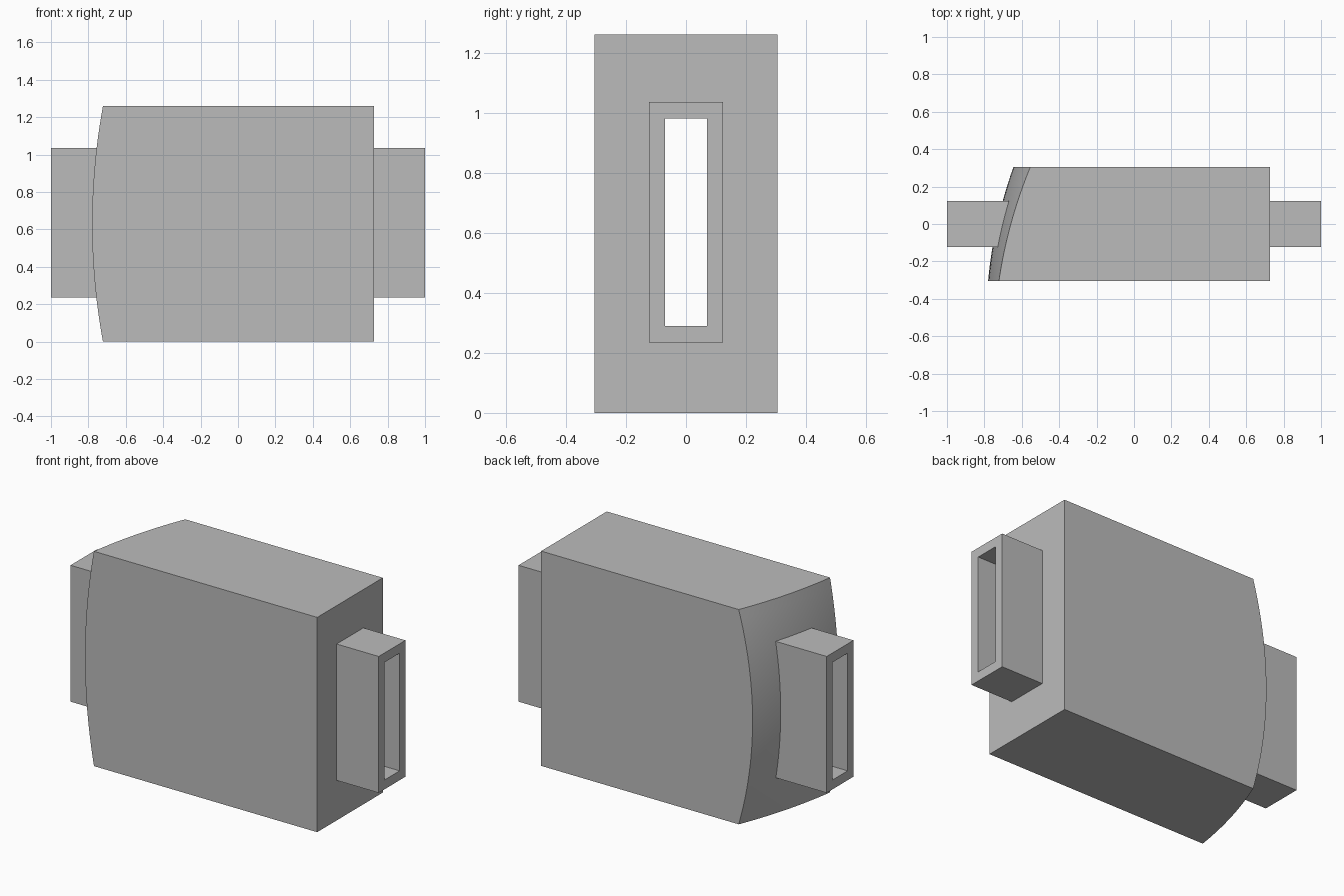
import bpy
import bmesh

default_cube = bpy.data.objects.get("Cube")
if default_cube:
    bpy.data.objects.remove(default_cube, do_unlink=True)

HALF_DEPTH, HEIGHT, BODY_END = 0.304, 1.26, 0.727
MID_Z = HEIGHT / 2

grey = bpy.data.materials.new("plain grey")
grey.use_nodes = True
COLOUR = (0.5, 0.5, 0.5, 1)
grey.diffuse_color = COLOUR
grey.node_tree.nodes["Principled BSDF"].inputs["Base Color"].default_value = COLOUR


def finish(name, bm):
    bmesh.ops.recalc_face_normals(bm, faces=bm.faces)
    mesh = bpy.data.meshes.new(name)
    bm.to_mesh(mesh)
    bm.free()
    mesh.materials.append(grey)
    obj = bpy.data.objects.new(name, mesh)
    bpy.context.collection.objects.link(obj)
    return obj


def activate(obj):
    bpy.ops.object.select_all(action="DESELECT")
    obj.select_set(True)
    bpy.context.view_layer.objects.active = obj


def curved_end(y, z):
    """Domed, skewed end: swept back in depth and bowed in height."""
    t = (y + HALF_DEPTH) / (2 * HALF_DEPTH)
    bow = 0.058 + 0.032 * t
    return -0.78 + 0.055 * t + 0.08 * t * t + bow * ((z - MID_Z) / MID_Z) ** 2


# Body: domed grid extruded to a flat end
bm = bmesh.new()
bmesh.ops.create_grid(bm, x_segments=16, y_segments=24, size=1)
for v in bm.verts:
    y, z = v.co.x * HALF_DEPTH, (v.co.y + 1) * MID_Z
    v.co = (curved_end(y, z), y, z)
result = bmesh.ops.extrude_face_region(bm, geom=bm.faces[:], use_keep_orig=True)
for v in result["geom"]:
    if isinstance(v, bmesh.types.BMVert):
        v.co.x = BODY_END
body = finish("body", bm)

# Passage through the body, hidden inside the sleeve wall
bm = bmesh.new()
bmesh.ops.create_cube(bm, size=1)
for v in bm.verts:
    v.co = (v.co.x * 3, v.co.y * 0.19, MID_Z + 0.005 + v.co.z * 0.74)
cutter = finish("passage_cutter", bm)
cutter.hide_render = True
activate(body)
cut = body.modifiers.new("passage", "BOOLEAN")
cut.operation, cut.solver, cut.object = "DIFFERENCE", "EXACT", cutter
bpy.ops.object.modifier_apply(modifier=cut.name)
bpy.data.objects.remove(cutter, do_unlink=True)
bpy.ops.object.shade_smooth_by_angle()

# Sleeve: rectangular tube running through the body and out of both ends
bm = bmesh.new()
OUTER, INNER = (0.124, 0.4), (0.07, 0.345)
rings = []
for x, (half_y, half_z) in ((-1, OUTER), (1, OUTER), (1, INNER), (-1, INNER)):
    corners = ((-1, -1), (1, -1), (1, 1), (-1, 1))
    rings.append([bm.verts.new((x, a * half_y, MID_Z + 0.005 + b * half_z))
                  for a, b in corners])
for i, ring in enumerate(rings):
    following = rings[(i + 1) % 4]
    for j in range(4):
        k = (j + 1) % 4
        bm.faces.new((ring[j], ring[k], following[k], following[j]))
finish("sleeve", bm)
